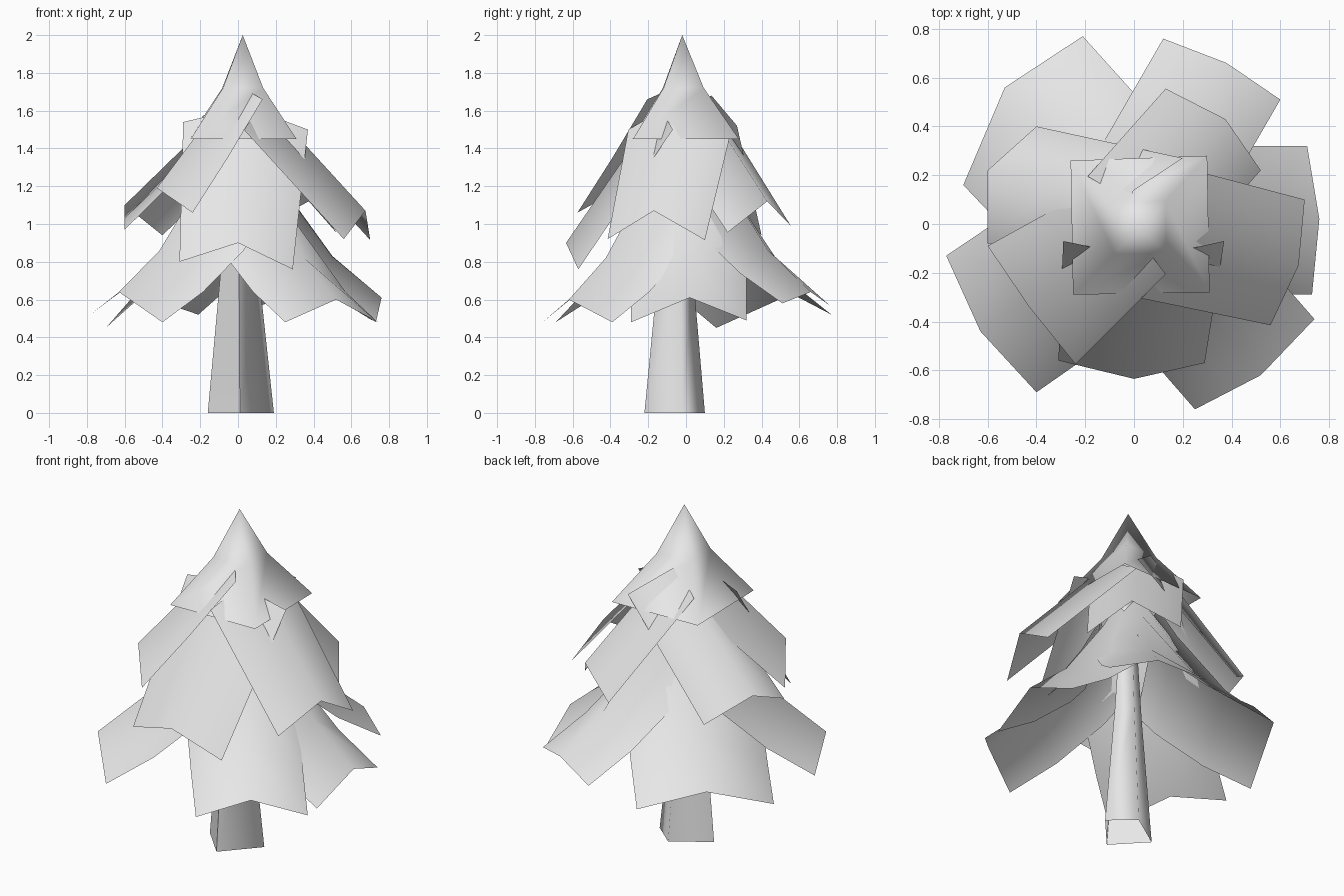
import bpy, bmesh, math
from mathutils import Vector

cube = bpy.data.objects.get("Cube")
if cube:
    bpy.data.objects.remove(cube, do_unlink=True)

grey = bpy.data.materials.new("pale_grey")
grey.use_nodes = True
grey.diffuse_color = (0.8, 0.8, 0.8, 1)
grey.node_tree.nodes["Principled BSDF"].inputs["Base Color"].default_value = (0.8, 0.8, 0.8, 1)


def loft(name, rows, closed=False, sharp_angle=180):
    """Skin a list of equally long point rows into one smooth shaded sheet."""
    bm = bmesh.new()
    grid = [[bm.verts.new(p) for p in row] for row in rows]
    count = len(rows[0])
    for low, high in zip(grid, grid[1:]):
        for i in range(count if closed else count - 1):
            j = (i + 1) % count
            bm.faces.new((low[i], low[j], high[j], high[i]))
    bmesh.ops.remove_doubles(bm, verts=bm.verts[:], dist=0.0001)
    bm.normal_update()
    # Sheets face the sky
    if sum(f.normal.z for f in bm.faces) < 0:
        bmesh.ops.reverse_faces(bm, faces=bm.faces[:])
    mesh = bpy.data.meshes.new(name)
    bm.to_mesh(mesh)
    bm.free()
    mesh.materials.append(grey)
    obj = bpy.data.objects.new(name, mesh)
    bpy.context.collection.objects.link(obj)
    bpy.ops.object.select_all(action='DESELECT')
    obj.select_set(True)
    bpy.context.view_layer.objects.active = obj
    bpy.ops.object.shade_smooth_by_angle(angle=math.radians(sharp_angle))


def bough(name, tip, first, last, profile):
    """A folded sheet: its outer edge is swept inward and upward.
    The first and last corner have their own inward run; the ridge takes the mean.
    The profile holds (share of the run, rise of first corner, ridge, last corner)."""
    a, b = Vector((*first, 0)), Vector((*last, 0))
    runs = (a, (a + b) / 2, b)
    rows = [tip]
    for share, *rises in profile:
        rows.append([Vector(p) + run * share + Vector((0, 0, rise))
                     for p, run, rise in zip(tip, runs, rises)])
    loft(name, rows)


# Trunk: open, tapered four-sided post
foot = [(0.01, -0.22), (0.19, -0.02), (0.05, 0.10), (-0.16, -0.04)]
loft("trunk",
     [[(x * s, (y + 0.05) * s - 0.05, z) for x, y in foot]
      for z, s in ((0, 1), (0.74, 0.58), (1.6, 0.2))],
     closed=True, sharp_angle=92)

# Lower boughs: five drooping sheets that flare outward
flared = ((0.5, 0.16, 0.22, 0.16), (1, 0.38, 0.58, 0.38), (1.2, 0.5, 0.76, 0.5))
bough("lower_bough_left",
      [(0.71, 0.32, 0.49), (0.76, 0.02, 0.61), (0.73, -0.29, 0.48)],
      (-0.52, 0), (-0.52, 0), flared)
bough("lower_bough_back_left",
      [(0.12, 0.76, 0.57), (0.38, 0.66, 0.64), (0.60, 0.51, 0.58)],
      (-0.26, -0.45), (-0.26, -0.45), flared)
bough("lower_bough_back_right",
      [(-0.70, 0.16, 0.45), (-0.53, 0.56, 0.63), (-0.21, 0.77, 0.52)],
      (0.36, -0.38), (0.36, -0.40), flared)
bough("lower_bough_front_right",
      [(-0.40, -0.69, 0.48), (-0.63, -0.44, 0.64), (-0.77, -0.13, 0.53)],
      (0.43, 0.30), (0.43, 0.29), flared)
bough("lower_bough_front_left",
      [(0.74, -0.39, 0.48), (0.52, -0.62, 0.60), (0.25, -0.76, 0.48)],
      (-0.34, 0.39), (-0.34, 0.39), flared)

# Upper boughs: five straighter sheets
straight = ((0.5, 0.29, 0.29, 0.29), (1, 0.58, 0.58, 0.58))
steep = ((0.5, 0.37, 0.36, 0.37), (1, 0.74, 0.72, 0.74))
tucked = ((0.5, 0.29, 0.28, 0.24), (1, 0.6, 0.55, 0.48))
bough("upper_bough_front",
      [(0.29, -0.57, 0.76), (0, -0.635, 0.90), (-0.31, -0.56, 0.80)],
      (0.08, 0.50), (0.02, 0.49), steep)
bough("upper_bough_front_right",
      [(-0.24, -0.575, 1.06), (-0.43, -0.34, 1.19), (-0.60, -0.09, 1.03)],
      (0.37, 0.37), (0.47, 0.26), tucked)
bough("upper_bough_back_right",
      [(-0.60, -0.08, 0.97), (-0.60, 0.22, 1.10), (-0.40, 0.40, 0.94)],
      (0.59, -0.04), (0.60, -0.13), straight)
bough("upper_bough_back_left",
      [(0.13, 0.555, 0.99), (0.375, 0.43, 1.12), (0.52, 0.22, 0.955)],
      (-0.32, -0.36), (-0.34, -0.38), straight)
bough("upper_bough_left",
      [(0.70, 0.10, 0.915), (0.675, -0.17, 1.07), (0.56, -0.415, 0.92)],
      (-0.53, 0.14), (-0.53, 0.11), straight)

# Crown: open four-sided spire with a flared skirt
skirt = [(-0.25, -0.29), (0.31, -0.28), (0.30, 0.28), (-0.26, 0.26)]
loft("crown",
     [[(0.025 + (x - 0.025) * s, y * s - 0.02 * (1 - s), z) for x, y in skirt]
      for z, s in ((1.45, 1), (1.72, 0.38), (2, 0))],
     closed=True)
